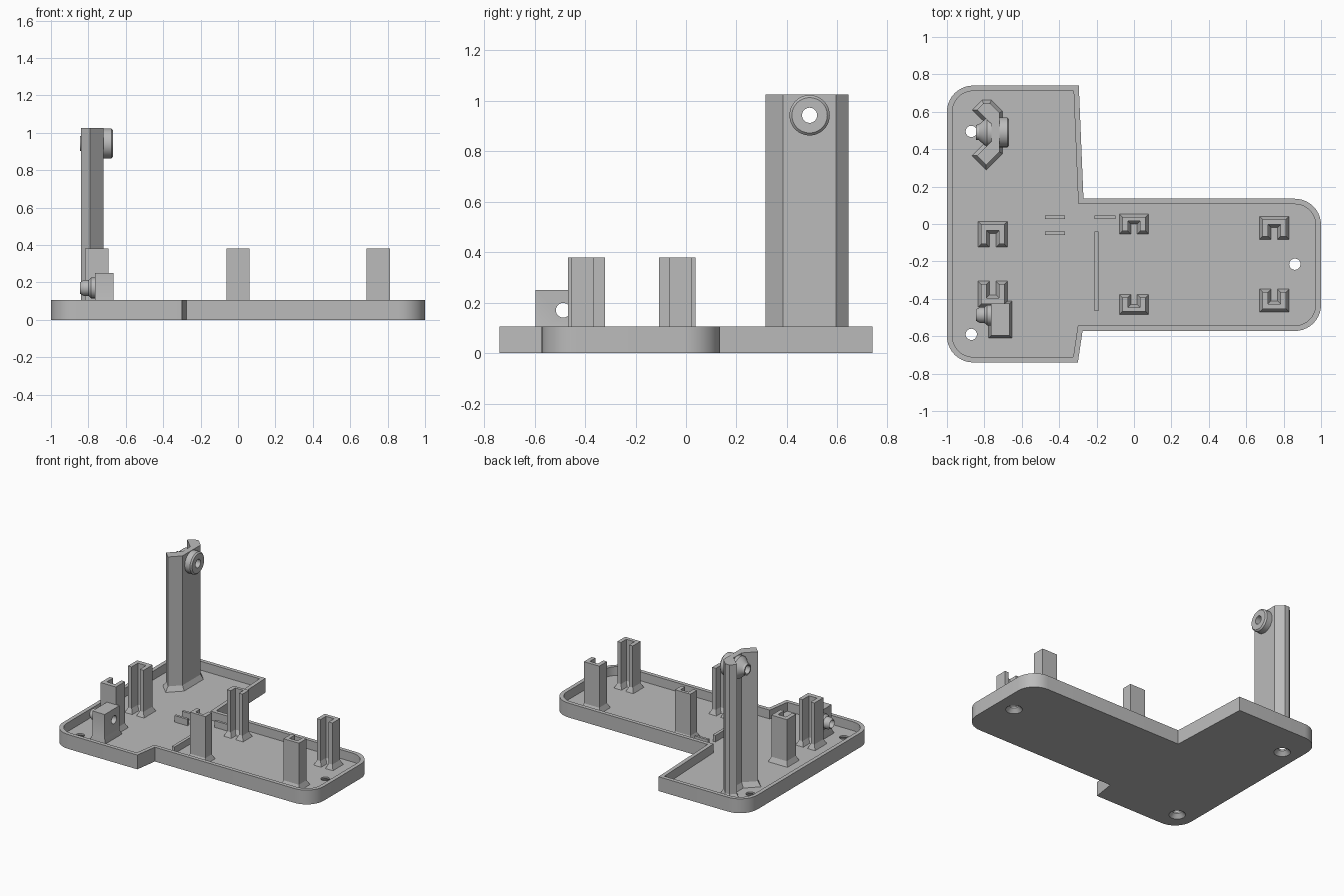
import bpy, bmesh, math
from mathutils import Vector, Matrix

if "Cube" in bpy.data.objects:
    bpy.data.objects.remove(bpy.data.objects["Cube"])

grey = bpy.data.materials.new("plain_grey")
grey.use_nodes = True
COLOUR = (0.5, 0.5, 0.5, 1)
grey.diffuse_color = COLOUR
grey.node_tree.nodes["Principled BSDF"].inputs["Base Color"].default_value = COLOUR

FLOOR, RIM, POST_TOP = 0.04, 0.105, 0.38


def finish(bm, name):
    bmesh.ops.recalc_face_normals(bm, faces=bm.faces[:])
    mesh = bpy.data.meshes.new(name)
    bm.to_mesh(mesh)
    bm.free()
    mesh.materials.append(grey)
    obj = bpy.data.objects.new(name, mesh)
    bpy.context.collection.objects.link(obj)
    return obj


def offset(points, d):
    """Grow a counter-clockwise outline by d with mitred corners."""
    out = []
    for i, p in enumerate(points):
        p = Vector(p)
        a = (p - Vector(points[i - 1])).normalized()
        b = (Vector(points[(i + 1) % len(points)]) - p).normalized()
        na, nb = Vector((a.y, -a.x)), Vector((b.y, -b.x))
        out.append(p + (na + nb) * d / (1 + na.dot(nb)))
    return out


def loft(name, layers):
    """Join outlines with equal point counts, given as (z, outline)."""
    bm = bmesh.new()
    rings = [[bm.verts.new((x, y, z)) for x, y in pts] for z, pts in layers]
    n = len(rings[0])
    for low, high in zip(rings, rings[1:]):
        for i in range(n):
            j = (i + 1) % n
            bm.faces.new((low[i], low[j], high[j], high[i]))
    bm.faces.new(rings[0])
    bm.faces.new(rings[-1])
    return finish(bm, name)


def flared(name, pts, top, flare=0.018):
    return loft(name, [(FLOOR - 0.01, offset(pts, flare)), (FLOOR, offset(pts, flare)),
                       (FLOOR + 0.035, pts), (top, pts)])


def turned(name, profile, centre, along_x=False, steps=48):
    """Revolve (distance, radius) pairs about z or x."""
    rings = [(d, [(r * math.cos(t), r * math.sin(t))
                  for t in (math.tau * k / steps for k in range(steps))])
             for d, r in profile]
    obj = loft(name, rings)
    if along_x:
        obj.data.transform(Matrix.Rotation(math.pi / 2, 4, 'Y'))
    obj.data.transform(Matrix.Translation(centre))
    return obj


def box(x0, x1, y0, y1):
    return [(x0, y0), (x1, y0), (x1, y1), (x0, y1)]


def combine(obj, other, operation):
    mod = obj.modifiers.new(operation, 'BOOLEAN')
    mod.operation, mod.object, mod.solver = operation, other, 'EXACT'
    other.hide_render = True
    bpy.context.view_layer.objects.active = obj
    bpy.ops.object.modifier_apply(modifier=mod.name)
    bpy.data.objects.remove(other)


def smooth(obj):
    bpy.ops.object.select_all(action='DESELECT')
    obj.select_set(True)
    bpy.context.view_layer.objects.active = obj
    bpy.ops.object.shade_smooth_by_angle(angle=math.radians(25))


# tray outline with rounded outer corners
def corner(cx, cy, start, r=0.14, n=10):
    return [(cx + r * math.cos(a), cy + r * math.sin(a))
            for a in (math.radians(start + 90 * k / n) for k in range(n + 1))]


outline = (corner(-0.86, -0.6, 180) + [(-0.3, -0.74), (-0.275, -0.572)]
           + corner(0.86, -0.432, 270) + corner(0.86, -0.005, 0)
           + [(-0.27, 0.135), (-0.295, 0.74)] + corner(-0.86, 0.6, 90))
tray = loft("tray", [(0, outline), (RIM, outline)])
inner = offset(outline, -0.029)
combine(tray, loft("tray_cavity", [(FLOOR, inner), (0.2, inner)]), 'DIFFERENCE')

# countersunk screw holes
for x, y in ((-0.87, 0.495), (-0.87, -0.59), (0.86, -0.215)):
    sink = turned("screw_cutter", [(-0.01, 0.06), (0, 0.056), (0.028, 0.03), (0.1, 0.03)], (x, y, 0))
    combine(tray, sink, 'DIFFERENCE')
smooth(tray)


# slotted posts in facing pairs
def slotted_post(name, x, front, back, wall):
    w, s = 0.0625, 0.033
    d = 1 if back > front else -1
    inside = back - d * wall
    pts = [(x - w, front), (x - s, front), (x - s, inside), (x + s, inside),
           (x + s, front), (x + w, front), (x + w, back), (x - w, back)]
    if d < 0:
        pts.reverse()
    flared(name, pts, POST_TOP, 0.016)


for label, x, front, back, wall in (("right", -0.755, -0.108, -0.002, 0.033),
                                    ("middle", 0, -0.037, 0.038, 0.022),
                                    ("left", 0.75, -0.066, 0.024, 0.027)):
    slotted_post(label + "_back_post", x, front, back, wall)
    slotted_post(label + "_front_post", x, -0.43 - front, -0.43 - back, wall)

# low ribs on the tray floor
for i, r in enumerate(((-0.475, -0.37, 0.027, 0.045), (-0.475, -0.37, -0.058, -0.04),
                       (-0.21, -0.1, 0.027, 0.045), (-0.212, -0.19, -0.465, -0.04))):
    pts = box(*r)
    loft("floor_rib_%d" % (i + 1), [(FLOOR - 0.01, pts), (0.088, pts)])

# tall angled column with a pivot boss
channel = [(-0.72, 0.385), (-0.72, 0.595), (-0.77, 0.645), (-0.805, 0.645), (-0.84, 0.61),
           (-0.762, 0.535), (-0.762, 0.442), (-0.84, 0.365), (-0.79, 0.315)]
column = flared("tall_column", channel, 1.025)
axis = (0, 0.49, 0.943)
combine(column, turned("column_boss",
        [(-0.845, 0.04), (-0.83, 0.042), (-0.785, 0.08), (-0.677, 0.08), (-0.667, 0.07)],
        axis, True), 'UNION')
combine(column, turned("pivot_cutter", [(-0.95, 0.03), (-0.55, 0.03)], axis, True), 'DIFFERENCE')
smooth(column)

# short bracket with its pivot boss
bracket = flared("short_bracket", box(-0.765, -0.665, -0.597, -0.425), 0.25, 0.012)
axis = (0, -0.487, 0.17)
combine(bracket, turned("bracket_boss",
        [(-0.845, 0.03), (-0.825, 0.042), (-0.8, 0.042), (-0.785, 0.055), (-0.74, 0.055)],
        axis, True), 'UNION')
combine(bracket, turned("bracket_cutter", [(-0.95, 0.029), (-0.55, 0.029)], axis, True), 'DIFFERENCE')
smooth(bracket)
